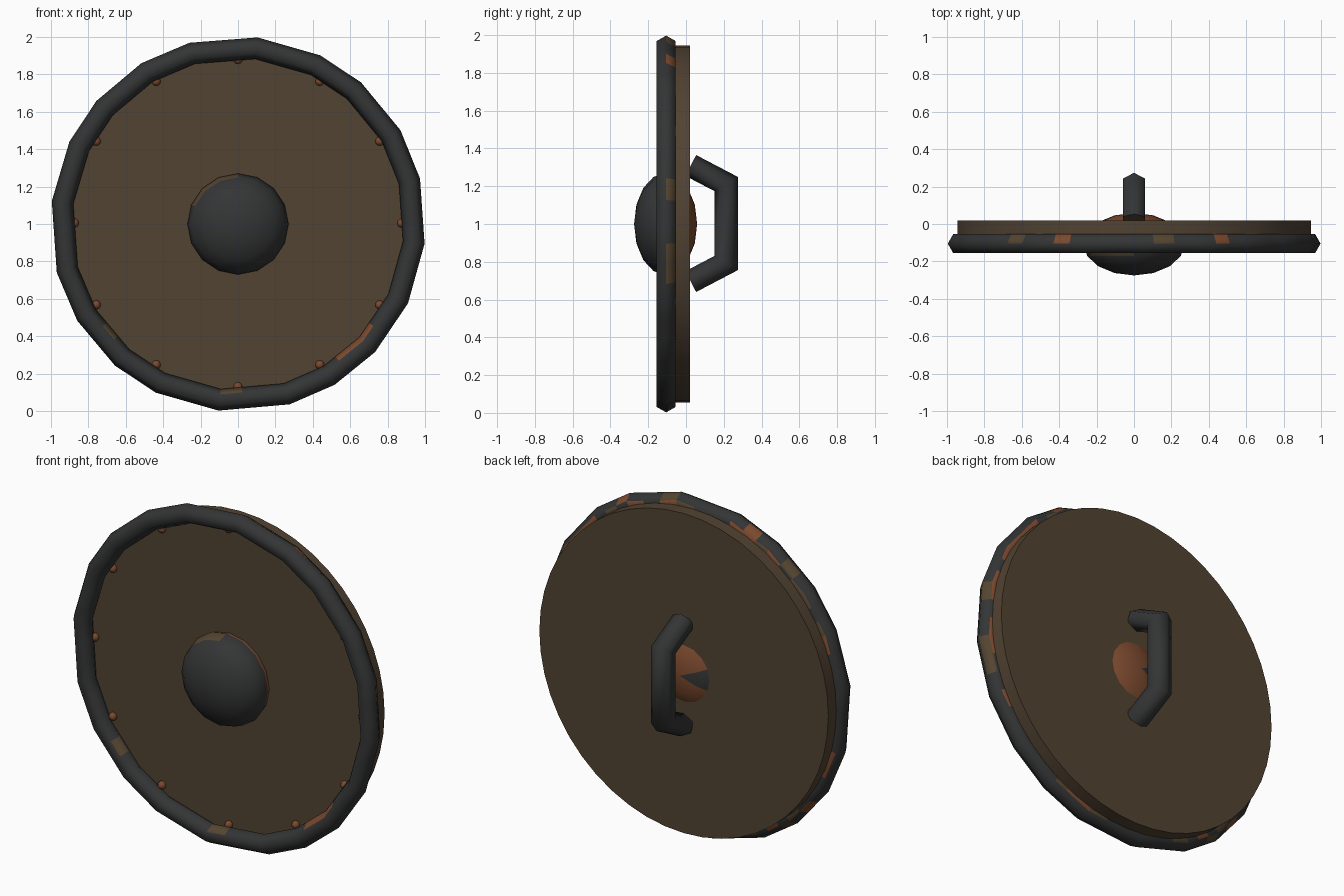
import bpy, bmesh, math, random
from mathutils import Vector

if "Cube" in bpy.data.objects:
    bpy.data.objects.remove(bpy.data.objects["Cube"])

random.seed(4)


def mat(name, rgb):
    m = bpy.data.materials.new(name)
    m.diffuse_color = (*rgb, 1)
    m.use_nodes = True
    m.node_tree.nodes["Principled BSDF"].inputs["Base Color"].default_value = m.diffuse_color
    return m


IRON = mat("dark_iron", (0.034, 0.035, 0.036))
WOOD = mat("brown_wood", (0.085, 0.056, 0.032))
RUST = mat("orange_rust", (0.200, 0.068, 0.028))
DULL = mat("dull_rust", (0.092, 0.060, 0.030))


def finish(name, bm, mats, rule=None, angle=35):
    bmesh.ops.remove_doubles(bm, verts=bm.verts, dist=1e-5)
    bmesh.ops.recalc_face_normals(bm, faces=bm.faces)
    bm.normal_update()
    if rule:
        for f in bm.faces:
            f.material_index = rule(f)
    me = bpy.data.meshes.new(name)
    bm.to_mesh(me)
    bm.free()
    for m in mats:
        me.materials.append(m)
    ob = bpy.data.objects.new(name, me)
    bpy.context.collection.objects.link(ob)
    bpy.ops.object.select_all(action='DESELECT')
    ob.select_set(True)
    bpy.context.view_layer.objects.active = ob
    bpy.ops.object.shade_smooth_by_angle(angle=math.radians(angle))
    return ob


def skin(rings, loop=False, caps=False):
    """Join equal-sized closed rings of points into a surface."""
    bm = bmesh.new()
    vs = [[bm.verts.new(p) for p in r] for r in rings]
    n = len(vs[0])
    for i in range(len(vs) - (0 if loop else 1)):
        a, b = vs[i], vs[(i + 1) % len(vs)]
        for j in range(n):
            k = (j + 1) % n
            bm.faces.new((a[j], a[k], b[k], b[j]))
    if caps:
        bm.faces.new(vs[0])
        bm.faces.new(vs[-1])
    return bm


def circle(r, y, n):
    return [Vector((r * math.cos(2 * math.pi * i / n), y, 1 + r * math.sin(2 * math.pi * i / n)))
            for i in range(n)]


def angle_of(f):
    c = f.calc_center_median()
    return math.degrees(math.atan2(c.z - 1, c.x)) % 360


# Wooden board
R = 0.945
finish("wooden_board", skin([circle(R, -0.08, 48), circle(R, 0.02, 48)], caps=True), [WOOD])

# Hammered iron rim: uneven 20-sided ring with a six-sided section
corners = [14, 30, 49, 64, 84, 105, 121, 139, 154, 173,
           195, 211, 229, 244, 264, 286, 301, 317, 335, 354]
rings = []
for a in corners:
    t = math.radians(a)
    ring = []
    for k in range(6):
        s = k * math.pi / 3
        r = 0.945 + 0.058 * math.cos(s)
        ring.append(Vector((r * math.cos(t), -0.105 + 0.058 * math.sin(s), 1 + r * math.sin(t))))
    rings.append(ring)
split = []
for i, a in enumerate(rings):
    b = rings[(i + 1) % len(rings)]
    for u in (0, 1 / 3, 2 / 3):
        split.append([p.lerp(q, u) for p, q in zip(a, b)])


def rim_rule(f):
    c, a = f.calc_center_median(), angle_of(f)
    rad = math.hypot(c.x, c.z - 1)
    roll = random.random()
    if f.normal.y > 0.8:                       # hidden-side band
        return 1 if roll < 0.3 else 2 if roll < 0.5 else 0
    if f.normal.y > 0.2 and rad > 0.95:        # outer slope at the back
        return 1 if roll < 0.05 else 2 if roll < 0.14 else 0
    if f.normal.y < -0.2 and rad < 0.92:       # inner slope at the front
        if 308 < a < 321:
            return 1
        if 216 < a < 223 or 262 < a < 268:
            return 2
    return 0


finish("iron_rim", skin(split, loop=True), [IRON, RUST, DULL], rim_rule, 65)

# Central boss: flattened ball passing through the board
rings = []
for i in range(9):
    t = math.pi * i / 8
    rings.append(circle(max(0.27 * math.sin(t), 1e-7), -0.108 - 0.167 * math.cos(t), 16))


def boss_rule(f):
    c, a = f.calc_center_median(), angle_of(f)
    if c.y > -0.108:
        return 0 if c.y > 0 and 150 < a < 200 else 1
    return 2 if c.y > -0.16 and 100 < a < 150 else 0


finish("boss", skin(rings), [IRON, RUST, DULL], boss_rule, 60)

# Rear handle: six-sided bar bent along a path of (y, z) points
path = [Vector(p) for p in ((0.025, 1.31), (0.212, 1.212), (0.212, 0.793), (0.025, 0.695))]
rings = []
for i, p in enumerate(path):
    d1 = (p - path[i - 1]).normalized() if i else (path[1] - p).normalized()
    d2 = (path[i + 1] - p).normalized() if i < 3 else d1
    n1, n2 = Vector((-d1.y, d1.x)), Vector((-d2.y, d2.x))
    n = (n1 + n2).normalized()
    n /= n.dot(n1)
    ring = []
    for k in range(6):
        s = k * math.pi / 3
        o = p + n * 0.062 * math.cos(s)
        ring.append(Vector((0.067 * math.sin(s), o.x, o.y)))
    rings.append(ring)
finish("handle", skin(rings, caps=True), [IRON, DULL],
       lambda f: 1 if len(f.verts) == 6 else 0, 65)

# Ring of rivets
bm = bmesh.new()
for i in range(12):
    t = i * math.pi / 6
    res = bmesh.ops.create_uvsphere(bm, u_segments=8, v_segments=6, radius=0.024)
    bmesh.ops.translate(bm, verts=res["verts"],
                        vec=(0.875 * math.cos(t), -0.085, 1.005 + 0.875 * math.sin(t)))
finish("rivets", bm, [RUST], None, 60)
